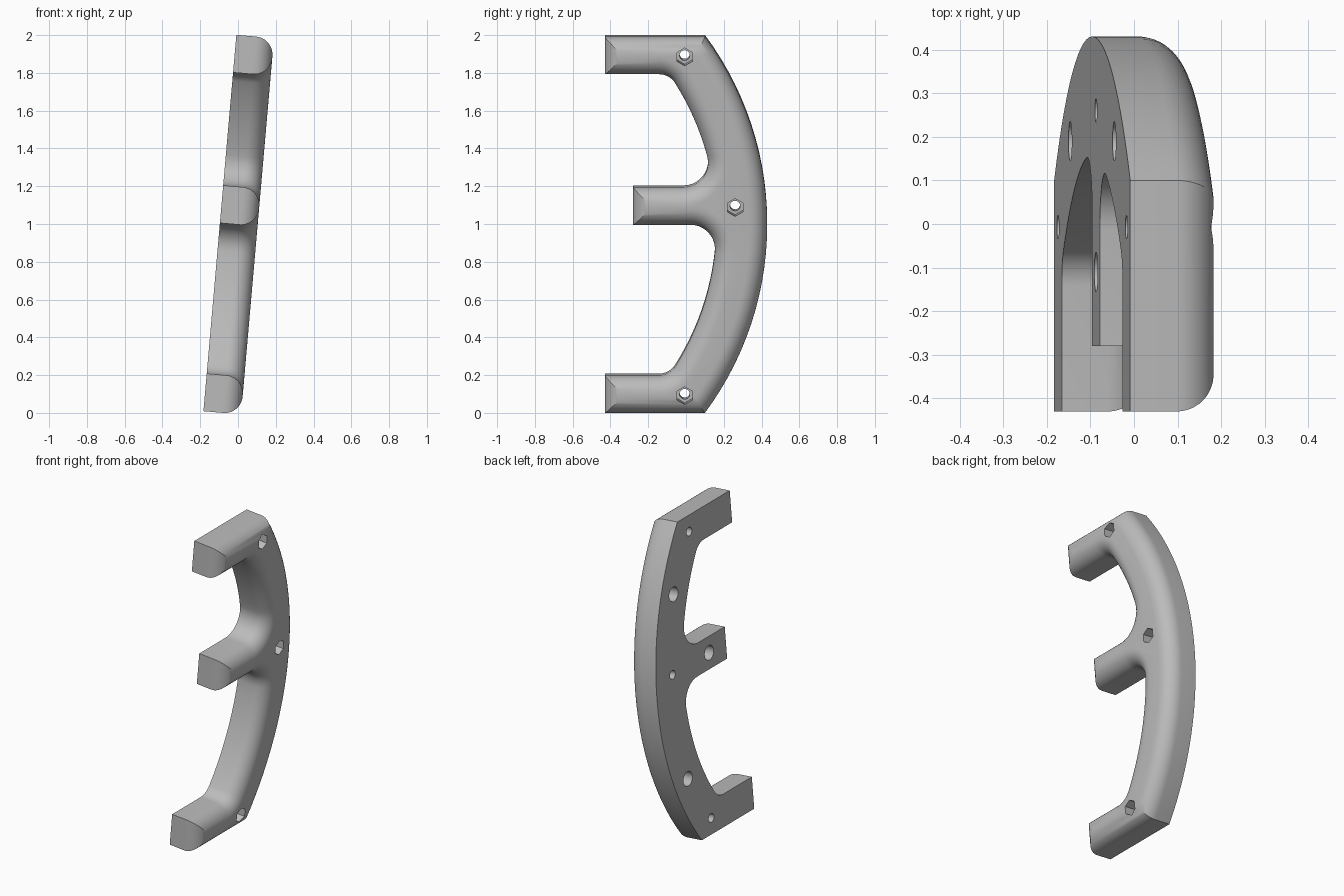
import bpy, bmesh, math
from mathutils import Matrix, Vector

if "Cube" in bpy.data.objects:
    bpy.data.objects.remove(bpy.data.objects["Cube"], do_unlink=True)

THICK, ROUND = 0.2, 0.095          # plate thickness and rim radius
CY, CZ = -1.25, 1.0                # shared centre of the two bow arcs
R_OUT, R_IN = 1.68, 1.41

grey = bpy.data.materials.new("plain_grey")
grey.use_nodes = True
grey.diffuse_color = (0.5, 0.5, 0.5, 1)
grey.node_tree.nodes["Principled BSDF"].inputs["Base Color"].default_value = (0.5, 0.5, 0.5, 1)


def arc(cy, cz, r, a0, a1, n):
    """Points on an arc, both ends included."""
    steps = [a0 + (a1 - a0) * i / n for i in range(n + 1)]
    return [Vector((cy + r * math.cos(a), cz + r * math.sin(a))) for a in steps]


def fillet(z_line, side, r):
    """Rounded inner corner from an arm edge to the inner arc, and its angle on that arc."""
    zc = z_line + side * r
    yc = CY + math.sqrt((R_IN - r) ** 2 - (zc - CZ) ** 2)
    end = math.atan2(zc - CZ, yc - CY)
    return arc(yc, zc, r, -side * math.pi / 2, end, 10), end


def inset(points, d):
    """Move a counter-clockwise outline inward with mitred corners."""
    result = []
    for i, p in enumerate(points):
        a = (p - points[i - 1]).normalized()
        b = (points[(i + 1) % len(points)] - p).normalized()
        na, nb = Vector((-a.y, a.x)), Vector((-b.y, b.x))
        result.append(p + (na + nb) * d / (1 + na.dot(nb)))
    return result


# Side outline: bow with three arms
half = math.asin(1 / R_OUT)
top_f, top_a = fillet(1.8, -1, 0.1)
mid_up_f, mid_up_a = fillet(1.2, 1, 0.13)
mid_low_f, mid_low_a = fillet(1.0, -1, 0.13)
low_f, low_a = fillet(0.2, 1, 0.1)
outline = [Vector((-0.43, 0))]
outline += arc(CY, CZ, R_OUT, -half, half, 28)
outline += [Vector((-0.43, 2)), Vector((-0.43, 1.8))]
outline += top_f + arc(CY, CZ, R_IN, top_a, mid_up_a, 10)[1:-1] + mid_up_f[::-1]
outline += [Vector((-0.28, 1.2)), Vector((-0.28, 1.0))]
outline += mid_low_f + arc(CY, CZ, R_IN, mid_low_a, low_a, 12)[1:-1] + low_f[::-1]
outline += [Vector((-0.43, 0.2))]

# Handle body: flat back, rounded rim on the grip side
bm = bmesh.new()
layers = [(0, 0)]
for i in range(11):
    t = math.pi / 2 * i / 10
    layers.append((THICK - ROUND + ROUND * math.sin(t), ROUND * (1 - math.cos(t))))
rings = [[bm.verts.new((u, p.x, p.y)) for p in inset(outline, d)] for u, d in layers]
for low, high in zip(rings, rings[1:]):
    for i in range(len(low)):
        bm.faces.new((low[i - 1], low[i], high[i], high[i - 1]))
bm.faces.new(rings[0][::-1])
bm.faces.new(rings[-1])
bmesh.ops.recalc_face_normals(bm, faces=bm.faces)
mesh = bpy.data.meshes.new("handle_body")
bm.to_mesh(mesh)
bm.free()
mesh.materials.append(grey)
body = bpy.data.objects.new("handle_body", mesh)
bpy.context.collection.objects.link(body)
bpy.context.view_layer.objects.active = body
body.select_set(True)


def drill(y, z, radius, u0, u1, sides):
    """Cut a round or hexagonal hole across the thickness."""
    cut = bmesh.new()
    place = Matrix.Translation(((u0 + u1) / 2, y, z))
    turn = Matrix.Rotation(math.pi / 2, 4, 'Y') @ Matrix.Rotation(math.pi / 2, 4, 'Z')
    bmesh.ops.create_cone(cut, cap_ends=True, segments=sides, radius1=radius,
                          radius2=radius, depth=u1 - u0, matrix=place @ turn)
    data = bpy.data.meshes.new("hole_cutter")
    cut.to_mesh(data)
    cut.free()
    data.materials.append(grey)
    cutter = bpy.data.objects.new("hole_cutter", data)
    cutter.hide_render = True
    bpy.context.collection.objects.link(cutter)
    mod = body.modifiers.new("hole", 'BOOLEAN')
    mod.operation, mod.solver, mod.object = 'DIFFERENCE', 'EXACT', cutter
    bpy.ops.object.modifier_apply(modifier=mod.name)
    bpy.data.objects.remove(cutter, do_unlink=True)


# Bolt holes with hexagonal nut pockets
for y, z in [(-0.007, 0.1), (0.26, 1.1), (-0.007, 1.9)]:
    drill(y, z, 0.027, -0.1, 0.3, 24)
    drill(y, z, 0.047, 0.1, 0.3, 6)

# Blind holes in the flat back
for y, z in [(0.19, 0.42), (-0.11, 1.1), (0.19, 1.58)]:
    drill(y, z, 0.045, -0.1, 0.1, 24)

bpy.ops.object.shade_smooth_by_angle(angle=math.radians(30))

# Lean the whole handle
body.rotation_euler = (0, math.radians(5), 0)
body.location = (-0.183, 0, 0.009)
